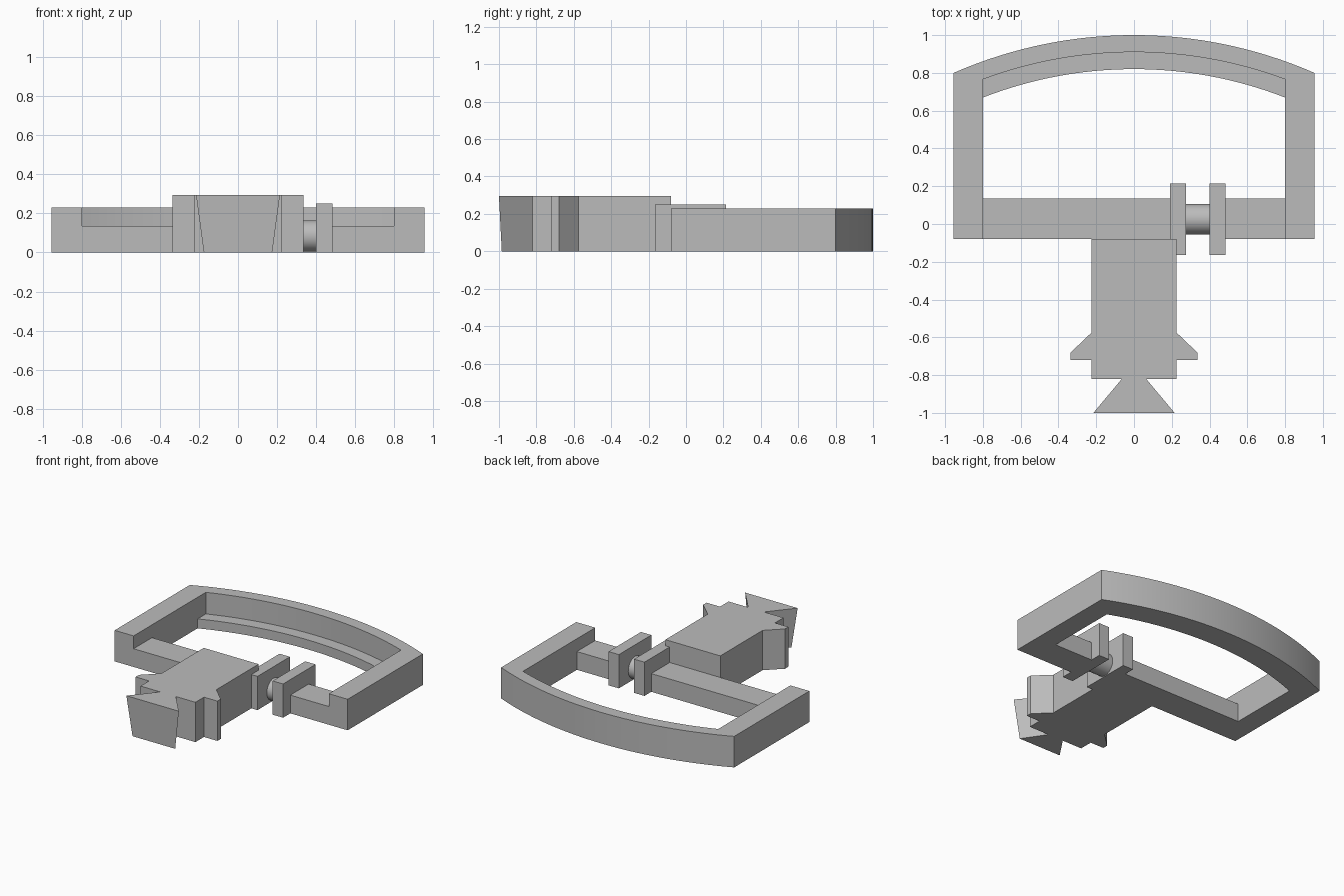
import bpy, bmesh, math
from mathutils import Matrix

cube = bpy.data.objects.get("Cube")
if cube:
    bpy.data.objects.remove(cube, do_unlink=True)

grey = bpy.data.materials.new("plain_grey")
grey.use_nodes = True
GREY = (0.5, 0.5, 0.5, 1)
grey.diffuse_color = GREY
grey.node_tree.nodes["Principled BSDF"].inputs["Base Color"].default_value = GREY

ARC_Y = -1.38          # shared centre of the curved back rail
FULL, LEDGE, BAR = 0.23, 0.07, 0.135
BLOCK_TOP = 0.295


def finish(name, bm, smooth=True):
    bmesh.ops.recalc_face_normals(bm, faces=bm.faces)
    mesh = bpy.data.meshes.new(name)
    bm.to_mesh(mesh)
    bm.free()
    mesh.materials.append(grey)
    obj = bpy.data.objects.new(name, mesh)
    bpy.context.collection.objects.link(obj)
    if smooth:
        bpy.ops.object.select_all(action="DESELECT")
        obj.select_set(True)
        bpy.context.view_layer.objects.active = obj
        bpy.ops.object.shade_smooth_by_angle(angle=math.radians(30))
    return obj


def loft(name, bottom, top, height):
    """Solid between a bottom outline and a matching top outline."""
    bm = bmesh.new()
    low = [bm.verts.new((x, y, 0)) for x, y in bottom]
    high = [bm.verts.new((x, y, height)) for x, y in top]
    n = len(low)
    bm.faces.new(low[::-1])
    bm.faces.new(high)
    for i in range(n):
        j = (i + 1) % n
        bm.faces.new((low[i], low[j], high[j], high[i]))
    return finish(name, bm)


def prism(name, outline, height):
    return loft(name, outline, outline, height)


def box(name, x0, x1, y0, y1, height):
    return prism(name, [(x0, y0), (x1, y0), (x1, y1), (x0, y1)], height)


def arc(radius, half_width, steps=32):
    """Points of the back rail curve from left (+x) to right (-x)."""
    xs = [half_width * (1 - 2 * i / steps) for i in range(steps + 1)]
    return [(x, ARC_Y + math.sqrt(radius ** 2 - x ** 2)) for x in xs]


# Tall outer rim: two side arms and the curved back
outer, inner = arc(2.38, 0.955), arc(2.29, 0.80)
prism("outer_rim", [(0.80, -0.08), (0.955, -0.08)] + outer
      + [(-0.955, -0.08), (-0.80, -0.08)] + inner[::-1], FULL)

# Low step inside the curved back
prism("inner_ledge", inner + arc(2.20, 0.80)[::-1], LEDGE)

# Front bar, broken by the pin gap
box("front_bar_right", -0.80, 0.20, -0.08, 0.135, BAR)
box("front_bar_left", 0.48, 0.80, -0.08, 0.135, BAR)

# Pin held between two plates
box("inner_plate", 0.19, 0.275, -0.165, 0.215, 0.25)
box("outer_plate", 0.40, 0.485, -0.165, 0.215, 0.25)
bm = bmesh.new()
bmesh.ops.create_cone(bm, cap_ends=True, segments=48, radius1=0.08, radius2=0.08,
                      depth=0.14,
                      matrix=Matrix.Translation((0.3375, 0.025, 0.085))
                      @ Matrix.Rotation(math.pi / 2, 4, "Y"))
finish("pin", bm)

# Body block with a pointed shoulder on each side
half = [(0.225, -0.82), (0.225, -0.72), (0.335, -0.72), (0.335, -0.68),
        (0.225, -0.575), (0.225, -0.08)]
prism("body_block", half + [(-x, y) for x, y in reversed(half)], BLOCK_TOP)

# Flared front tab, narrower at the bottom
def flare(width, front):
    return [(-width, front), (width, front), (0.06, -0.815), (-0.06, -0.815)]

loft("front_tab", flare(0.175, -0.985), flare(0.215, -1.0), BLOCK_TOP)
